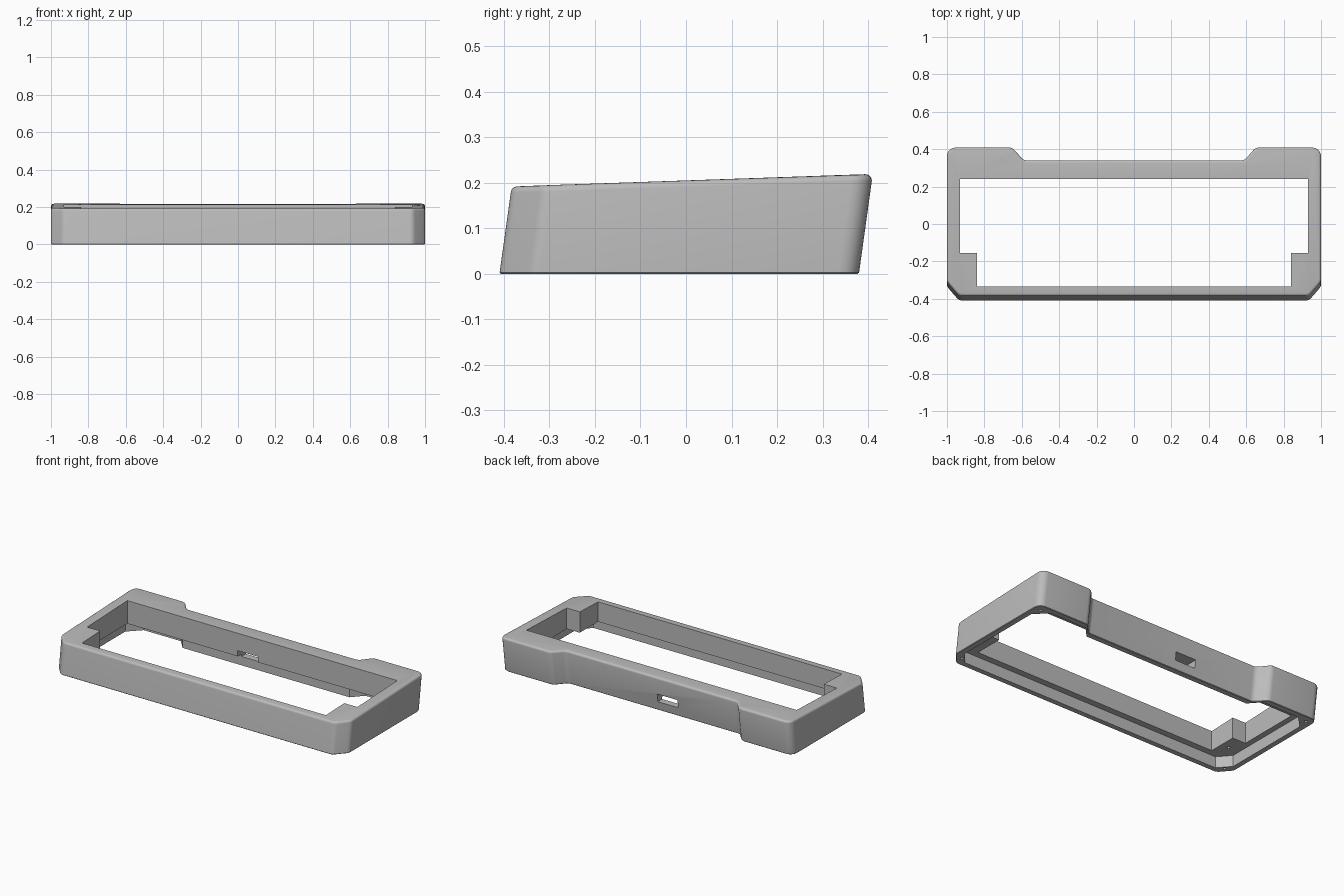
import bpy, bmesh, math
from mathutils import Vector

if "Cube" in bpy.data.objects:
    bpy.data.objects.remove(bpy.data.objects["Cube"])

LEAN = 0.13           # backward lean of the outer walls
TOP, TILT = 0.206, 0.034   # height at the middle and slope of the top face

grey = bpy.data.materials.new("light grey")
grey.use_nodes = True
grey.diffuse_color = (0.5, 0.5, 0.5, 1)
grey.node_tree.nodes["Principled BSDF"].inputs["Base Color"].default_value = (0.5, 0.5, 0.5, 1)


def mirrored(half):
    """Closed outline from its +x half, listed front to back."""
    return half + [(-x, y, *r) for x, y, *r in reversed(half)]


def rounded(points, steps=5):
    """Replace each (x, y, radius) corner by an arc."""
    out = []
    for i, (x, y, r) in enumerate(points):
        p = Vector((x, y))
        a = (Vector(points[i - 1][:2]) - p).normalized()
        b = (Vector(points[(i + 1) % len(points)][:2]) - p).normalized()
        half = a.angle(b) / 2
        centre = p + (a + b).normalized() * r / math.sin(half)
        start = p + a * r / math.tan(half) - centre
        end = p + b * r / math.tan(half) - centre
        sweep = start.angle_signed(end)
        for k in range(steps + 1):
            t = -sweep * k / steps
            out.append((centre.x + start.x * math.cos(t) - start.y * math.sin(t),
                        centre.y + start.x * math.sin(t) + start.y * math.cos(t)))
    return out


def prism(name, outline, z0, z1, shape=None):
    """Extrude an outline upwards; shape may edit the mesh and its top face."""
    bm = bmesh.new()
    base = bm.faces.new([bm.verts.new((p[0], p[1], z0)) for p in outline])
    ext = bmesh.ops.extrude_face_region(bm, geom=[base])["geom"]
    top = [g for g in ext if isinstance(g, bmesh.types.BMFace)][0]
    bmesh.ops.translate(bm, verts=top.verts[:], vec=(0, 0, z1 - z0))
    bmesh.ops.recalc_face_normals(bm, faces=bm.faces[:])
    if shape:
        shape(bm, top)
    mesh = bpy.data.meshes.new(name)
    bm.to_mesh(mesh)
    bm.free()
    mesh.materials.append(grey)
    obj = bpy.data.objects.new(name, mesh)
    bpy.context.collection.objects.link(obj)
    return obj


def lean_and_round(bm, top):
    # lean the walls, tilt the top, then soften the rims
    bottom_edges = [e for e in bm.edges if all(v.co.z < 0.001 for v in e.verts)]
    for v in top.verts:
        v.co.z = TOP + TILT * v.co.y
        v.co.y += LEAN * v.co.z
    top_edges = top.edges[:]
    bmesh.ops.bevel(bm, geom=top_edges, offset=0.014, segments=4, profile=0.5, affect='EDGES')
    bottom_edges = [e for e in bottom_edges if e.is_valid]
    bmesh.ops.bevel(bm, geom=bottom_edges, offset=0.003, segments=1, affect='EDGES')


# Outer shell: clipped front corners, two bumps at the back
shell = mirrored([(0.935, -0.41, 0.04), (1, -0.335, 0.04), (1, 0.38, 0.045),
                  (0.65, 0.38, 0.04), (0.59, 0.312, 0.04)])
case = prism("keyboard_case", rounded(shell), 0, TOP, lean_and_round)

# Key opening, narrower at the front
opening = prism("opening_cutter", mirrored([(0.84, -0.335), (0.84, -0.155),
                                            (0.93, -0.155), (0.93, 0.24)]), -0.1, 0.4)

# Base plate recess underneath
recess = prism("recess_cutter", mirrored([(0.90, -0.375), (0.965, -0.30), (0.965, 0.27), (0.89, 0.345),
                                          (0.635, 0.345), (0.575, 0.277)]), -0.1, 0.07)

# Cable port through the back wall
px, pw = -0.1, 0.07
port = prism("port_cutter", [(px - pw, 0.2), (px + pw, 0.2), (px + pw, 0.5), (px - pw, 0.5)], 0.055, 0.105)

# Screw holes in the rim corners and the front ledges
cutters = [opening, recess, port]
for sx in (-1, 1):
    for x, y, z in ((0.945, -0.35, 0.04), (0.955, 0.335, 0.04), (0.89, -0.25, 0.12)):
        ring = [(sx * x + 0.009 * math.cos(a), y + 0.009 * math.sin(a))
                for a in (k * math.tau / 12 for k in range(12))]
        cutters.append(prism("screw_cutter", ring, -0.1, z))

bpy.context.view_layer.objects.active = case
case.select_set(True)
for c in cutters:
    c.hide_render = True
    mod = case.modifiers.new("cut", 'BOOLEAN')
    mod.operation, mod.solver, mod.object = 'DIFFERENCE', 'EXACT', c
    bpy.ops.object.modifier_apply(modifier=mod.name)
    bpy.data.objects.remove(c)

bpy.ops.object.shade_smooth_by_angle(angle=math.radians(32))
